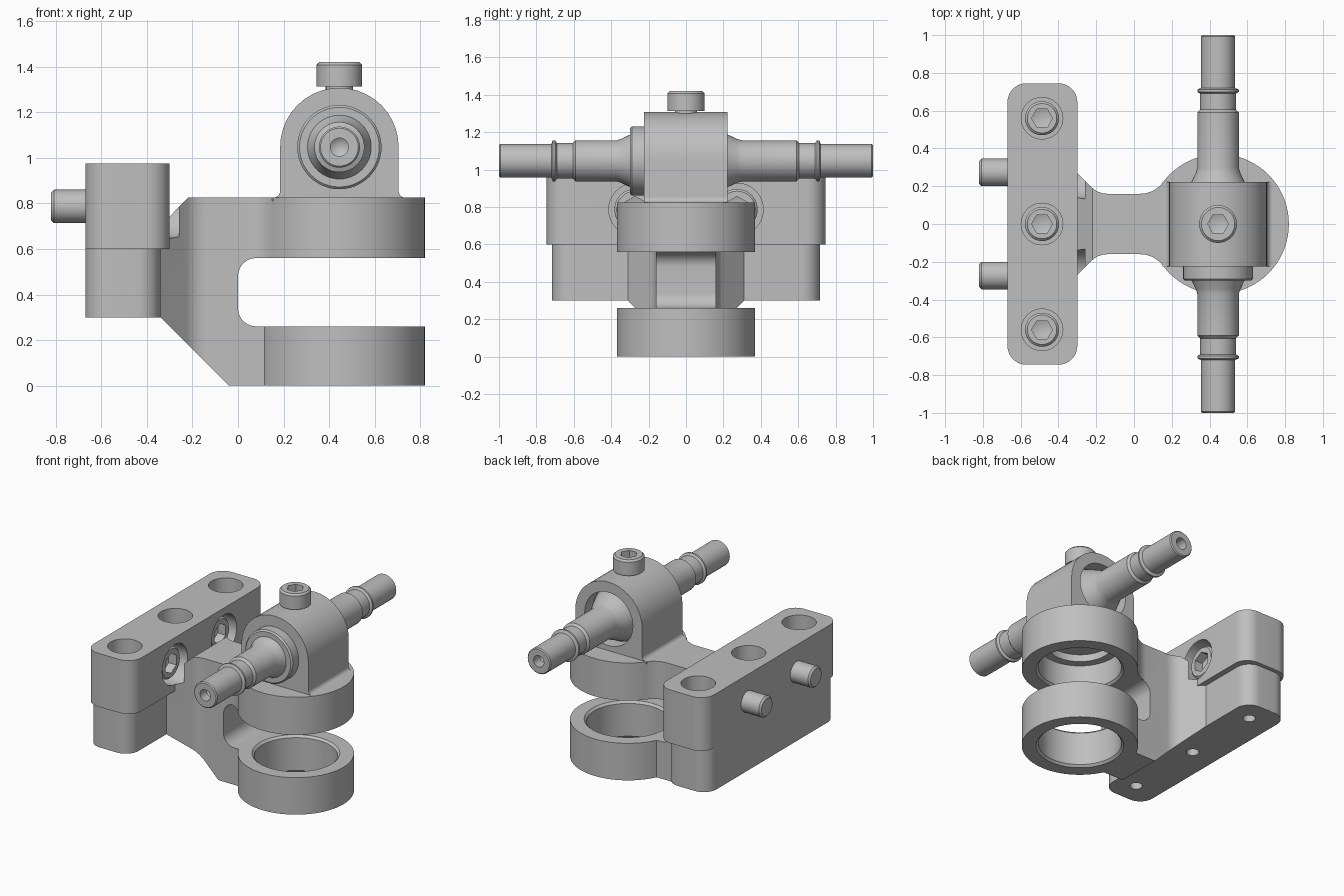
import bpy, bmesh, math
from mathutils import Vector, Matrix

if "Cube" in bpy.data.objects:
    bpy.data.objects.remove(bpy.data.objects["Cube"], do_unlink=True)

GREY = (0.52, 0.52, 0.52, 1)
metal = bpy.data.materials.new("grey_metal")
metal.use_nodes = True
metal.diffuse_color = GREY
metal.node_tree.nodes["Principled BSDF"].inputs["Base Color"].default_value = GREY


def finish(bm, name):
    bmesh.ops.recalc_face_normals(bm, faces=bm.faces)
    mesh = bpy.data.meshes.new(name)
    bm.to_mesh(mesh)
    bm.free()
    mesh.materials.append(metal)
    ob = bpy.data.objects.new(name, mesh)
    bpy.context.collection.objects.link(ob)
    return ob


def arc(center, radius, start, sweep, steps=10):
    return [(center[0] + radius * math.cos(start + sweep * i / steps),
             center[1] + radius * math.sin(start + sweep * i / steps)) for i in range(steps + 1)]


def rounded(corners):
    """Outline from (u, v) or (u, v, fillet radius) corners."""
    out = []
    for i, corner in enumerate(corners):
        p = Vector(corner[:2])
        if len(corner) == 2:
            out.append(tuple(p))
            continue
        r = corner[2]
        a = (Vector(corners[i - 1][:2]) - p).normalized()
        b = (Vector(corners[(i + 1) % len(corners)][:2]) - p).normalized()
        half = math.acos(max(-1, min(1, a.dot(b)))) / 2
        c = p + (a + b).normalized() * r / math.sin(half)
        s, e = p + a * r / math.tan(half) - c, p + b * r / math.tan(half) - c
        start = math.atan2(s.y, s.x)
        sweep = (math.atan2(e.y, e.x) - start + math.pi) % math.tau - math.pi
        out += arc(c, r, start, sweep)
    return out


def prism(name, outline, lo, hi, axis="z"):
    bm = bmesh.new()
    place = (lambda u, v, w: (u, v, w)) if axis == "z" else (lambda u, v, w: (u, w, v))
    face = bm.faces.new([bm.verts.new(place(u, v, lo)) for u, v in outline])
    new = bmesh.ops.extrude_face_region(bm, geom=[face])["geom"]
    moved = [g for g in new if isinstance(g, bmesh.types.BMVert)]
    bmesh.ops.translate(bm, verts=moved, vec=place(0, 0, hi - lo))
    return finish(bm, name)


def lathe(name, profile, loc=(0, 0, 0), direction=(0, 0, 1), steps=48):
    """Revolve (radius, height) points about an axis."""
    bm = bmesh.new()
    vs = [bm.verts.new((r, 0, h)) for r, h in profile]
    es = [bm.edges.new(pair) for pair in zip(vs, vs[1:])]
    bmesh.ops.spin(bm, geom=vs + es, cent=(0, 0, 0), axis=(0, 0, 1),
                   angle=math.tau, steps=steps, use_duplicate=False)
    bmesh.ops.remove_doubles(bm, verts=bm.verts, dist=0.0001)
    turn = Vector((0, 0, 1)).rotation_difference(Vector(direction)).to_matrix().to_4x4()
    bm.transform(Matrix.Translation(loc) @ turn)
    return finish(bm, name)


def rod(name, radius, lo, hi, loc=(0, 0, 0), direction=(0, 0, 1)):
    return lathe(name, [(0, lo), (radius, lo), (radius, hi), (0, hi)], loc, direction)


def combine(ob, tool, operation="DIFFERENCE"):
    mod = ob.modifiers.new("cut", "BOOLEAN")
    mod.operation, mod.solver, mod.object = operation, "EXACT", tool
    graph = bpy.context.evaluated_depsgraph_get()
    mesh = bpy.data.meshes.new_from_object(ob.evaluated_get(graph))
    ob.modifiers.clear()
    ob.data = mesh
    bpy.data.objects.remove(tool, do_unlink=True)


def bolt(name, loc, direction, head_r, head_h, shaft_r, length, socket):
    """Socket head bolt, origin at the top of the head."""
    b = 0.012
    ob = lathe(name, [(0, 0), (head_r - b, 0), (head_r, -b), (head_r, -head_h), (shaft_r, -head_h),
                      (shaft_r, b - length), (shaft_r - b, -length), (0, -length)], loc, direction)
    combine(ob, lathe("socket", [(0, 0.02), (socket, 0.02), (socket, -0.06), (0, -0.08)],
                      loc, direction, 6))
    return ob


PIVOT_X, PIVOT_Z = 0.445, 1.047
RING_X, RING_R, NECK = 0.45, 0.37, 0.16

# Fork: flared neck plan trimmed by the slotted side outline
half = [(-0.38, 0.35), (-0.19, NECK, 0.12), (RING_X, NECK)]
plan = half + [(p[0], -p[1], *p[2:]) for p in reversed(half)]
fork = prism("fork", rounded(plan), -0.1, 1)
side = [(-0.22, 0.825), (0.6, 0.825), (0.6, 0.56), (0, 0.56, 0.08), (0, 0.26, 0.08), (0.6, 0.26),
        (0.6, 0), (-0.04, 0), (-0.34, 0.3), (-0.38, 0.31), (-0.38, 0.66)]
combine(fork, prism("side", rounded(side), -0.6, 0.6, "y"), "INTERSECT")

# Two rings, with a filleted web on the upper one
for lo, hi in ((0, 0.26), (0.56, 0.825)):
    ring = lathe("ring", [(0, lo), (RING_R, lo), (RING_R, hi), (0, hi)], (RING_X, 0, 0), steps=72)
    combine(fork, ring, "UNION")
f = 0.15
cx = RING_X - math.sqrt((RING_R + f) ** 2 - (NECK + f) ** 2)
tangent = math.atan2(-NECK - f, RING_X - cx)
web = arc((cx, NECK + f), f, -math.pi / 2, tangent + math.pi / 2) + [(RING_X, 0.2)]
web += [(x, -y) for x, y in reversed(web)]
combine(fork, prism("web", web, 0.56, 0.825), "UNION")

# Bearing bores: open below, blind and stepped above
combine(fork, lathe("bore", [(0, -0.01), (0.29, -0.01), (0.265, 0.015), (0.265, 0.245),
                             (0.29, 0.27), (0, 0.27)], (RING_X, 0, 0)))
combine(fork, lathe("bore", [(0, 0.55), (0.29, 0.55), (0.265, 0.575), (0.265, 0.74),
                             (0.21, 0.74), (0.21, 0.79), (0, 0.79)], (RING_X, 0, 0)))


def bar(name, x0, x1, y, z0, z1):
    r = 0.1
    return prism(name, rounded([(x0, -y, r), (x1, -y, r), (x1, y, r), (x0, y, r)]), z0, z1)


# Clamp halves
lower_clamp = bar("lower_clamp", -0.67, -0.34, 0.717, 0.3, 0.6)
upper_clamp = bar("upper_clamp", -0.67, -0.30, 0.745, 0.6, 0.975)

# Vertical clamp bolts in counterbores
for y in (-0.56, 0, 0.56):
    spot = (-0.487, y, 0)
    combine(upper_clamp, rod("bore", 0.11, 0.78, 1.0, spot))
    combine(lower_clamp, rod("bore", 0.04, 0.2, 0.5, spot))
    bolt("clamp_bolt", (-0.487, y, 0.88), (0, 0, 1), 0.09, 0.11, 0.035, 0.45, 0.055)

# Horizontal bolts passing through the upper clamp
for y in (-0.273, 0.273):
    spot = (0, y, 0.787)
    for part in (upper_clamp, fork):
        combine(part, rod("bore", 0.14, -0.45, -0.26, spot, (1, 0, 0)))
    bolt("cross_bolt", (-0.33, y, 0.787), (1, 0, 0), 0.11, 0.13, 0.073, 0.49, 0.07)

# Arched pivot block with a filleted foot
arch = [(0.15, 0.81), (0.15, 0.825), (0.185, 0.825, 0.03), (0.185, 1.307, 0.259),
        (0.705, 1.307, 0.259), (0.705, 0.825, 0.03), (0.74, 0.825), (0.74, 0.81)]
pivot_block = prism("pivot_block", rounded(arch), -0.225, 0.222, "y")
combine(pivot_block, rod("bore", 0.187, 0.13, 0.4, (PIVOT_X, 0, PIVOT_Z), (0, 1, 0)))

# Axle: matching stepped ends, collar at the front only
end = [(0, 0.9), (0.04, 0.93), (0.04, 1), (0.083, 1), (0.09, 0.993), (0.09, 0.72), (0.11, 0.712),
       (0.11, 0.7), (0.095, 0.69), (0.095, 0.605), (0.11, 0.59)]
back = [(0.11, 0.3), (0.118, 0.27), (0.14, 0.225), (0.18, 0.14)]
front = [(0.18, 0), (0.185, 0), (0.185, -0.29), (0.175, -0.3), (0.14, -0.3),
         (0.118, -0.345), (0.11, -0.37)]
profile = end + back + front + [(r, -h) for r, h in reversed(end)]
lathe("axle", profile, (PIVOT_X, 0, PIVOT_Z), (0, 1, 0))

# Locking screw on top of the block
bolt("locking_screw", (PIVOT_X, 0, 1.42), (0, 0, 1), 0.1, 0.107, 0.06, 0.2, 0.055)

for ob in bpy.context.collection.objects:
    if ob.type == "MESH" and metal.name in ob.data.materials:
        ob.data.shade_smooth()
        ob.data.set_sharp_from_angle(angle=math.radians(28))
